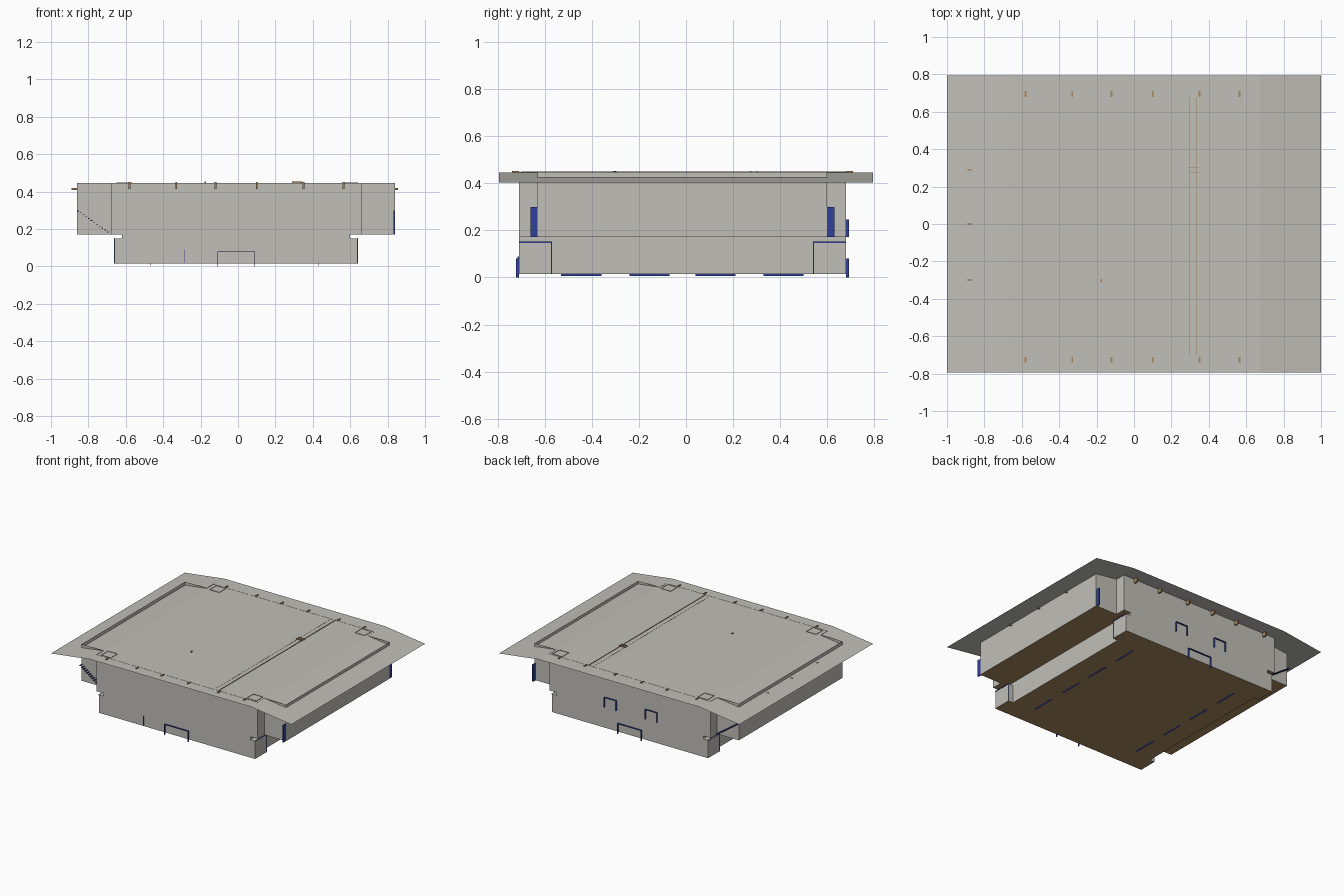
import bpy, bmesh, math

if "Cube" in bpy.data.objects:
    bpy.data.objects.remove(bpy.data.objects["Cube"])


def material(name, rgb):
    m = bpy.data.materials.new(name)
    m.diffuse_color = (*rgb, 1)
    m.use_nodes = True
    m.node_tree.nodes["Principled BSDF"].inputs["Base Color"].default_value = m.diffuse_color
    return m


GREY = material("pale_grey", (0.53, 0.52, 0.48))
BROWN = material("tan_brown", (0.40, 0.25, 0.12))
BLUE = material("deep_blue", (0.03, 0.05, 0.33))


def finish(name, bm, mats):
    me = bpy.data.meshes.new(name)
    bm.to_mesh(me)
    bm.free()
    for m in mats:
        me.materials.append(m)
    ob = bpy.data.objects.new(name, me)
    bpy.context.collection.objects.link(ob)
    return ob


def shell(name, plan, z0, z1, floor=True, cap=False):
    """Thin walls along a counter-clockwise plan, with an optional brown floor."""
    bm = bmesh.new()
    lo = [bm.verts.new((x, y, z0)) for x, y in plan]
    hi = [bm.verts.new((x, y, z1)) for x, y in plan]
    n = len(plan)
    for i in range(n):
        j = (i + 1) % n
        bm.faces.new((lo[i], lo[j], hi[j], hi[i]))
    if floor:
        bm.faces.new(lo[::-1]).material_index = 1
    if cap:
        bm.faces.new(hi)
    return finish(name, bm, [GREY, BROWN])


def boxes(name, mat, spans):
    """One object made of boxes given as (x0, x1, y0, y1, z0, z1)."""
    bm = bmesh.new()
    for x0, x1, y0, y1, z0, z1 in spans:
        vs = bmesh.ops.create_cube(bm, size=1)["verts"]
        for v in vs:
            v.co.x = x1 if v.co.x > 0 else x0
            v.co.y = y1 if v.co.y > 0 else y0
            v.co.z = z1 if v.co.z > 0 else z0
    return finish(name, bm, [mat])


T = 0.003  # thickness of thin trim
FY, BY = -0.71, 0.68  # front and back wall

# lower body with wider corner blocks
shell("lower_body", [
    (-0.66, FY), (0.64, FY), (0.64, -0.57), (0.60, -0.57), (0.60, 0.54), (0.64, 0.54),
    (0.64, BY), (-0.66, BY), (-0.66, 0.54), (-0.62, 0.54), (-0.62, -0.57), (-0.66, -0.57),
], 0.015, 0.15, cap=True)

# narrow neck between lower and upper body
shell("neck", [(-0.62, FY), (0.60, FY), (0.60, BY), (-0.62, BY)], 0.15, 0.172, floor=False)

# upper body with side wings, the wings rise through the sloping roof ends
shell("upper_body", [
    (-0.68, FY), (0.66, FY), (0.66, -0.63), (0.84, -0.63), (0.84, 0.60), (0.66, 0.60),
    (0.66, BY), (-0.68, BY), (-0.68, 0.60), (-0.86, 0.60), (-0.86, -0.63), (-0.68, -0.63),
], 0.172, 0.447)

# thin roof sheet, flat in the middle and drooping at both ends
bm = bmesh.new()
rows = [[bm.verts.new((x, y, z)) for y in (-0.795, 0.795)]
        for x, z in ((-1, 0.403), (-0.67, 0.446), (0.67, 0.446), (1, 0.403))]
for a, b in zip(rows, rows[1:]):
    bm.faces.new((a[0], b[0], b[1], a[1]))
finish("roof", bm, [GREY])


# door and window surrounds: strips standing out from the wall
def surround(x0, x1, ya, yb, z0, z1):
    return [(x0, x0 + T, ya, yb, z0, z1), (x1 - T, x1, ya, yb, z0, z1),
            (x0, x1, ya, yb, z1 - T, z1)]


boxes("front_door_frame", BLUE,
      surround(-0.11, 0.09, FY - 0.012, FY, 0, 0.08)
      + [(-0.29, -0.287, FY - 0.006, FY, 0.02, 0.09)])
boxes("back_door_frame", BLUE, surround(-0.11, 0.09, BY, BY + 0.012, 0, 0.08))
boxes("back_window_frames", BLUE,
      surround(0.10, 0.20, BY, BY + 0.012, 0.172, 0.247)
      + surround(-0.24, -0.14, BY, BY + 0.012, 0.172, 0.247))

# blue trim on the corner blocks
trim = []
for xa, xb in ((0.64, 0.642), (-0.662, -0.66)):
    for y0, y1, yi in ((FY, -0.57, -0.573), (0.54, BY, 0.54)):
        trim.append((xa, xb, y0, y1, 0.146, 0.152))
        trim.append((xa, xb, yi, yi + T, 0.015, 0.15))
boxes("corner_trim", BLUE, trim)

# stair rails on the wing ends: dotted slope on the left, upright on the right
steps = []
for y0, y1 in ((-0.66, -0.63), (0.60, 0.63)):
    for i in range(12):
        x = -0.86 + i * 0.0145
        z = 0.295 - i * 0.0102
        steps.append((x, x + 0.009, y0, y1, z, z + 0.004))
    steps.append((0.831, 0.839, y0, y1, 0.172, 0.30))
boxes("stair_rails", BLUE, steps)

# runners under the floor
boxes("floor_runners", BLUE, [
    (x, x + T, y, y + 0.17, 0.006, 0.016)
    for x in (-0.47, 0.43) for y in (-0.53, -0.24, 0.04, 0.33)])

# long ridge strips on the roof
boxes("roof_strips", BROWN, [
    (0.333, 0.337, -0.70, 0.68, 0.444, 0.450),
    (0.298, 0.300, -0.70, 0.68, 0.444, 0.447),
    (0.29, 0.345, 0.275, 0.278, 0.444, 0.453),
    (0.29, 0.345, 0.300, 0.303, 0.444, 0.453),
    (-0.18, -0.17, -0.31, -0.295, 0.444, 0.453)])

# small square kerbs near the roof corners
kerbs = []
for cx in (-0.61, 0.60):
    for cy in (-0.66, 0.63):
        for s in (-0.04, 0.04):
            kerbs.append((cx + s, cx + s + 0.002, cy - 0.04, cy + 0.04, 0.444, 0.449))
            kerbs.append((cx - 0.04, cx + 0.04, cy + s, cy + s + 0.002, 0.444, 0.449))
boxes("roof_kerbs", GREY, kerbs)

# eave brackets on front, back and sides
pegs = []
for x in (-0.58, -0.33, -0.12, 0.10, 0.35, 0.565):
    pegs.append((x - 0.005, x + 0.005, FY - 0.03, FY, 0.415, 0.452))
    pegs.append((x - 0.005, x + 0.005, BY, BY + 0.03, 0.415, 0.452))
for y in (-0.30, 0.0, 0.29):
    pegs.append((-0.89, -0.86, y - 0.005, y + 0.005, 0.41, 0.42))
    pegs.append((0.84, 0.855, y - 0.005, y + 0.005, 0.41, 0.42))
boxes("eave_brackets", BROWN, pegs)
